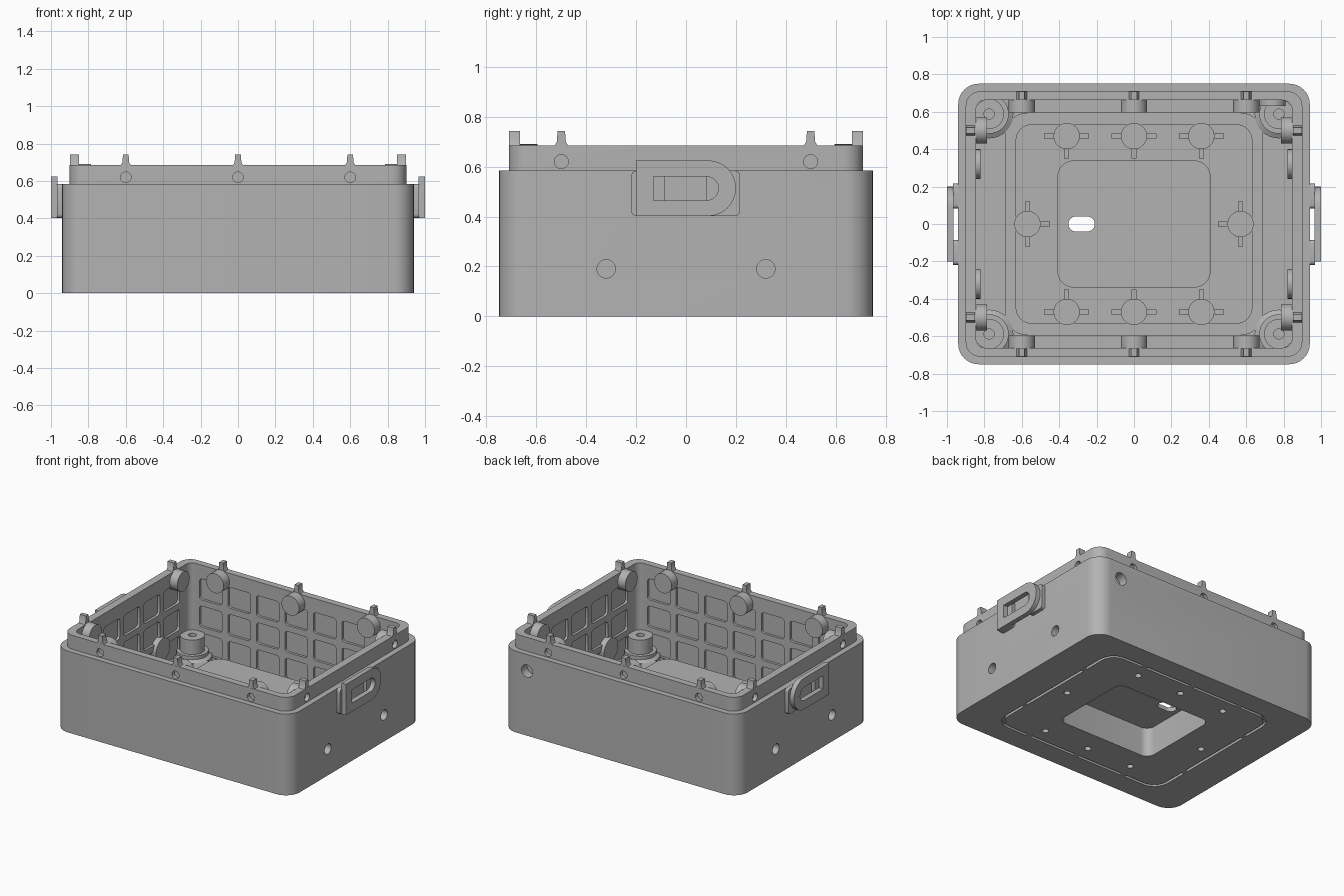
import bpy, bmesh
from math import sin, cos, pi

cube = bpy.data.objects.get("Cube")
if cube:
    bpy.data.objects.remove(cube, do_unlink=True)

grey = bpy.data.materials.new("mid grey plastic")
grey.use_nodes = True
COLOUR = (0.45, 0.45, 0.45, 1)
grey.diffuse_color = COLOUR
grey.node_tree.nodes["Principled BSDF"].inputs["Base Color"].default_value = COLOUR


# ---- helpers ----
def arc(cx, cy, r, a0, a1, n):
    return [(cx + r * cos(a0 + (a1 - a0) * i / n), cy + r * sin(a0 + (a1 - a0) * i / n))
            for i in range(n + 1)]


def circle(cx, cy, r, n=32):
    return arc(cx, cy, r, 0, 2 * pi, n)[:-1]


def rounded(hx, hy, r, cx=0, cy=0, n=8):
    pts = []
    for k, (sx, sy) in enumerate([(1, 1), (-1, 1), (-1, -1), (1, -1)]):
        pts += arc(cx + sx * (hx - r), cy + sy * (hy - r), r, k * pi / 2, (k + 1) * pi / 2, n)
    return pts


def box2d(u0, u1, v0, v1):
    return [(u0, v0), (u1, v0), (u1, v1), (u0, v1)]


def place(u, v, w, axis):
    return {"x": (w, u, v), "y": (u, w, v), "z": (u, v, w)}[axis]


def add_loft(bm, rings):
    """Skin a list of equal-length rings and cap both ends."""
    loops = [[bm.verts.new(p) for p in ring] for ring in rings]
    n = len(loops[0])
    for a, b in zip(loops, loops[1:]):
        for i in range(n):
            bm.faces.new((a[i], a[(i + 1) % n], b[(i + 1) % n], b[i]))
    bm.faces.new(loops[0])
    bm.faces.new(loops[-1])


def finish(name, bm):
    bmesh.ops.recalc_face_normals(bm, faces=bm.faces)
    mesh = bpy.data.meshes.new(name)
    bm.to_mesh(mesh)
    bm.free()
    mesh.materials.append(grey)
    obj = bpy.data.objects.new(name, mesh)
    bpy.context.collection.objects.link(obj)
    return obj


def prisms(name, parts):
    """One object from several (outline, start, end, axis) extrusions."""
    bm = bmesh.new()
    for pts, w0, w1, axis in parts:
        add_loft(bm, [[place(u, v, w, axis) for u, v in pts] for w in (w0, w1)])
    return finish(name, bm)


def cut(obj, name, parts):
    cutter = prisms(name, parts)
    cutter.hide_render = True
    mod = obj.modifiers.new(name, "BOOLEAN")
    mod.operation, mod.solver, mod.object = "DIFFERENCE", "EXACT", cutter
    bpy.context.view_layer.objects.active = obj
    bpy.ops.object.modifier_apply(modifier=name)
    bpy.data.objects.remove(cutter, do_unlink=True)


# ---- main shell: underside pocket, seal groove, walls, lip, floor ridge, raised plinth ----
profile = [
    (.38, .31, .06, .21), (.38, .31, .06, 0),
    (.67, .575, .10, 0), (.67, .575, .10, .02), (.69, .595, .12, .02), (.69, .595, .12, 0),
    (.94, .75, .11, 0), (.94, .75, .11, .585),
    (.90, .71, .08, .585), (.90, .71, .08, .685),
    (.845, .662, .05, .685), (.845, .662, .05, .04),
    (.69, .595, .12, .04), (.69, .595, .12, .06), (.63, .53, .08, .06), (.63, .53, .08, .04),
    (.41, .34, .09, .04), (.41, .34, .09, .24)]
bm = bmesh.new()
add_loft(bm, [[(x, y, z) for x, y in rounded(hx, hy, r)] for hx, hy, r, z in profile])
shell = finish("box_shell", bm)

# ---- shallow pockets on the inner walls ----
pockets = []
for s in (-1, 1):
    for row in range(3):
        z = .12 + .195 * row
        for i in range(-3, 4):
            if not (s == 1 and i == 3 and row == 2):
                pockets.append((rounded(.09, .075, .02, .227 * i, z, 3), s * .62, s * .68, "y"))
        for i in range(-2, 3):
            pockets.append((rounded(.09, .075, .02, .227 * i, z, 3), s * .80, s * .863, "x"))
cut(shell, "wall_pockets", pockets)

# ---- holes through the walls and floor ----
bosses = [(x, s * .47) for x in (-.36, 0, .36) for s in (-1, 1)] + [(-.57, 0), (.57, 0)]
holes = [(rounded(.07, .04, .039, -.28, 0), .1, .3, "z"),
         (circle(.74, .465, .045), .6, .8, "y")]
for s in (-1, 1):
    for y in (-.32, .32):
        holes.append((circle(y, .19, .037), s * .8, s * 1, "x"))
    for y in (-.5, .5):
        holes.append((circle(y, .62, .028), s * .8, s * 1, "x"))
    for x in (-.6, 0, .6):
        holes.append((circle(x, .62, .028), s * .6, s * .8, "y"))
for x, y in bosses:
    holes.append((circle(x, y, .022, 16), -.05, .05, "z"))
cut(shell, "bored_holes", holes)

# ---- small bridges across the underside groove ----
bridges = []
for s in (-1, 1):
    for t in (-.4, 0, .4):
        bridges.append((box2d(t - .015, t + .015, *sorted((s * .57, s * .60))), 0, .025, "z"))
    for t in (-.3, .3):
        bridges.append((box2d(*sorted((s * .665, s * .695)), t - .015, t + .015), 0, .025, "z"))
prisms("groove_bridges", bridges)

# ---- lid fixing knobs inside the lip and tabs standing on it ----
def tab(t):
    half = [(-.03, .68), (-.018, .70), (-.015, .742)]
    return [(t + u, z) for u, z in half] + [(t - u, z) for u, z in reversed(half)]


knobs, tabs = [], []
for s in (-1, 1):
    for x in (-.6, 0, .6):
        knobs.append((circle(x, .62, .07), s * .595, s * .685, "y"))
        tabs.append((tab(x), s * .665, s * .709, "y"))
    for y in (-.5, .5):
        knobs.append((circle(y, .62, .07), s * .785, s * .87, "x"))
        tabs.append((tab(y), s * .85, s * .899, "x"))
prisms("lip_knobs", knobs)
prisms("lip_tabs", tabs)

# ---- discs behind the side holes and the rear hole ----
discs = [(circle(y, .19, .08), s * .82, s * .868, "x") for s in (-1, 1) for y in (-.32, .32)]
discs.append((circle(.74, .465, .07), .63, .685, "y"))
prisms("inner_hole_discs", discs)

# ---- floor bosses with three support ribs ----
floor_parts = []
for x, y in bosses:
    floor_parts.append((circle(x, y, .07), .035, .11, "z"))
    if y:
        inner = y - .12 * (1 if y > 0 else -1)
        floor_parts.append((box2d(x - .12, x + .12, y - .013, y + .013), .035, .095, "z"))
        floor_parts.append((box2d(x - .013, x + .013, *sorted((y, inner))), .035, .095, "z"))
    else:
        inner = x - .12 * (1 if x > 0 else -1)
        floor_parts.append((box2d(x - .013, x + .013, -.12, .12), .035, .095, "z"))
        floor_parts.append((box2d(*sorted((x, inner)), -.013, .013), .035, .095, "z"))
prisms("floor_bosses", floor_parts)

# ---- stepped corner posts with a screw hole ----
steps = [(.13, .035), (.13, .06), (.105, .075), (.105, .10), (.08, .10), (.08, .205),
         (.027, .205), (.027, .08)]
for side, sx in (("left", 1), ("right", -1)):
    for end, sy in (("back", 1), ("front", -1)):
        bm = bmesh.new()
        add_loft(bm, [[(x, y, z) for x, y in circle(sx * .775, sy * .588, r)] for r, z in steps])
        post = finish(f"corner_post_{end}_{side}", bm)
        # trim the base where it would leave the outside of the walls
        for v in post.data.vertices:
            v.co.x = max(-.86, min(.86, v.co.x))
            v.co.y = max(-.68, min(.68, v.co.y))


# ---- slotted strap plates on both sides ----
def d_shape(u0, u1, v0, v1):
    r = (v1 - v0) / 2
    return [(u0, v1), (u0, v0)] + arc(u1 - r, v0 + r, r, -pi / 2, pi / 2, 16)


for side, s in (("left", 1), ("right", -1)):
    plate = prisms("strap_plate_" + side, [(d_shape(-.2, .2, .402, .625), s * .965, s, "x")])
    cut(plate, "strap_slot", [(d_shape(-.13, .13, .465, .56), s * .9, s * 1.1, "x")])
    prisms("strap_standoffs_" + side, [
        (rounded(.067, .091, .02, t, .493, 4), s * .93, s * .967, "x") for t in (-.152, .15)])

# ---- smooth curves, keep edges sharp ----
for obj in bpy.context.collection.objects:
    if obj.type == "MESH" and grey.name in obj.data.materials:
        obj.select_set(True)
        bpy.context.view_layer.objects.active = obj
bpy.ops.object.shade_smooth_by_angle(angle=pi / 6)
